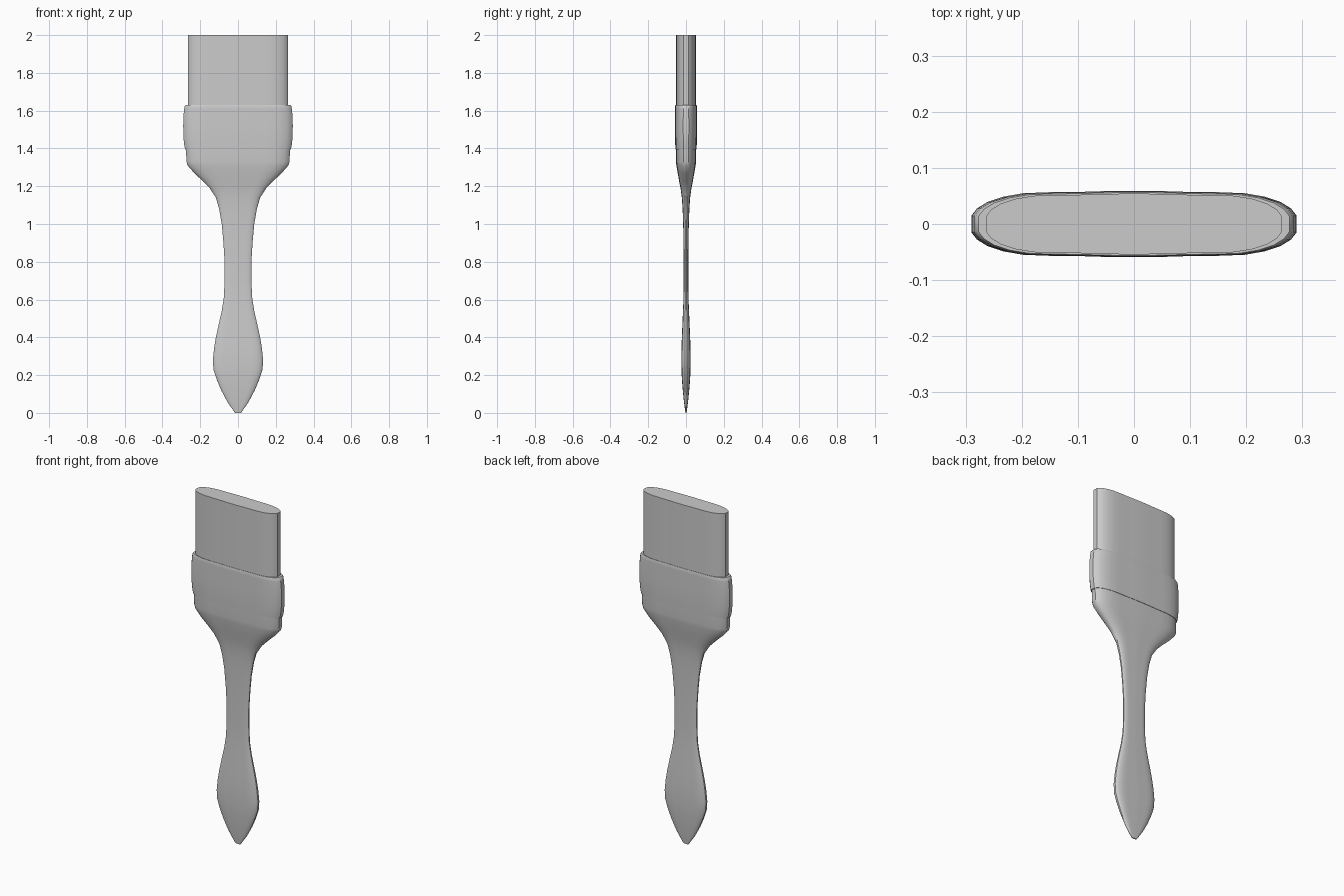
import bpy, bmesh

# Quarter of the flattened oval cross-section, as fractions of half width / half depth
QUARTER = [(1.0, 0.25), (0.965, 0.47), (0.90, 0.67), (0.80, 0.83), (0.68, 0.93),
           (0.52, 0.96), (0.36, 0.965), (0.20, 0.99), (0.08, 1.0)]
SECTION = (QUARTER
           + [(-x, y) for x, y in reversed(QUARTER)]
           + [(-x, -y) for x, y in QUARTER]
           + [(x, -y) for x, y in reversed(QUARTER)])


def loft(name, rows, angle=0.6):
    """Skin the oval section through rows of (z, half width, half depth)."""
    bm = bmesh.new()
    rings = [[bm.verts.new((x * w, y * d, z)) for x, y in SECTION] for z, w, d in rows]
    n = len(SECTION)
    for a, b in zip(rings, rings[1:]):
        for i in range(n):
            j = (i + 1) % n
            bm.faces.new((a[i], a[j], b[j], b[i]))
    bm.faces.new(rings[0][::-1])
    bm.faces.new(rings[-1])
    bmesh.ops.recalc_face_normals(bm, faces=bm.faces)
    mesh = bpy.data.meshes.new(name)
    bm.to_mesh(mesh)
    bm.free()
    obj = bpy.data.objects.new(name, mesh)
    bpy.context.collection.objects.link(obj)
    bpy.ops.object.select_all(action='DESELECT')
    obj.select_set(True)
    bpy.context.view_layer.objects.active = obj
    bpy.ops.object.shade_smooth_by_angle(angle=angle)
    return obj


# Handle: pointed leaf-shaped grip, thin neck and flared shoulder
loft("handle", [
    (0.00, 0.016, 0.003), (0.02, 0.030, 0.006), (0.06, 0.057, 0.011),
    (0.12, 0.089, 0.017), (0.18, 0.114, 0.022), (0.23, 0.130, 0.024),
    (0.28, 0.133, 0.025), (0.34, 0.127, 0.024), (0.40, 0.117, 0.022),
    (0.47, 0.102, 0.019), (0.54, 0.086, 0.016), (0.61, 0.075, 0.013),
    (0.70, 0.071, 0.012), (0.80, 0.071, 0.012), (0.90, 0.077, 0.013),
    (1.00, 0.086, 0.015), (1.08, 0.100, 0.018), (1.14, 0.117, 0.022),
    (1.19, 0.150, 0.029), (1.23, 0.189, 0.037), (1.27, 0.232, 0.044),
    (1.31, 0.267, 0.051), (1.33, 0.273, 0.053), (1.42, 0.276, 0.054)])

# Ferrule: slightly bulging band with rims
loft("ferrule", [
    (1.395, 0.280, 0.056), (1.42, 0.285, 0.057), (1.46, 0.289, 0.058),
    (1.52, 0.290, 0.059), (1.57, 0.289, 0.058), (1.61, 0.285, 0.058),
    (1.624, 0.282, 0.058), (1.63, 0.277, 0.056)])

# Bristles: straight flat-topped block
loft("bristles", [(1.60, 0.264, 0.054), (2.00, 0.264, 0.054)])
